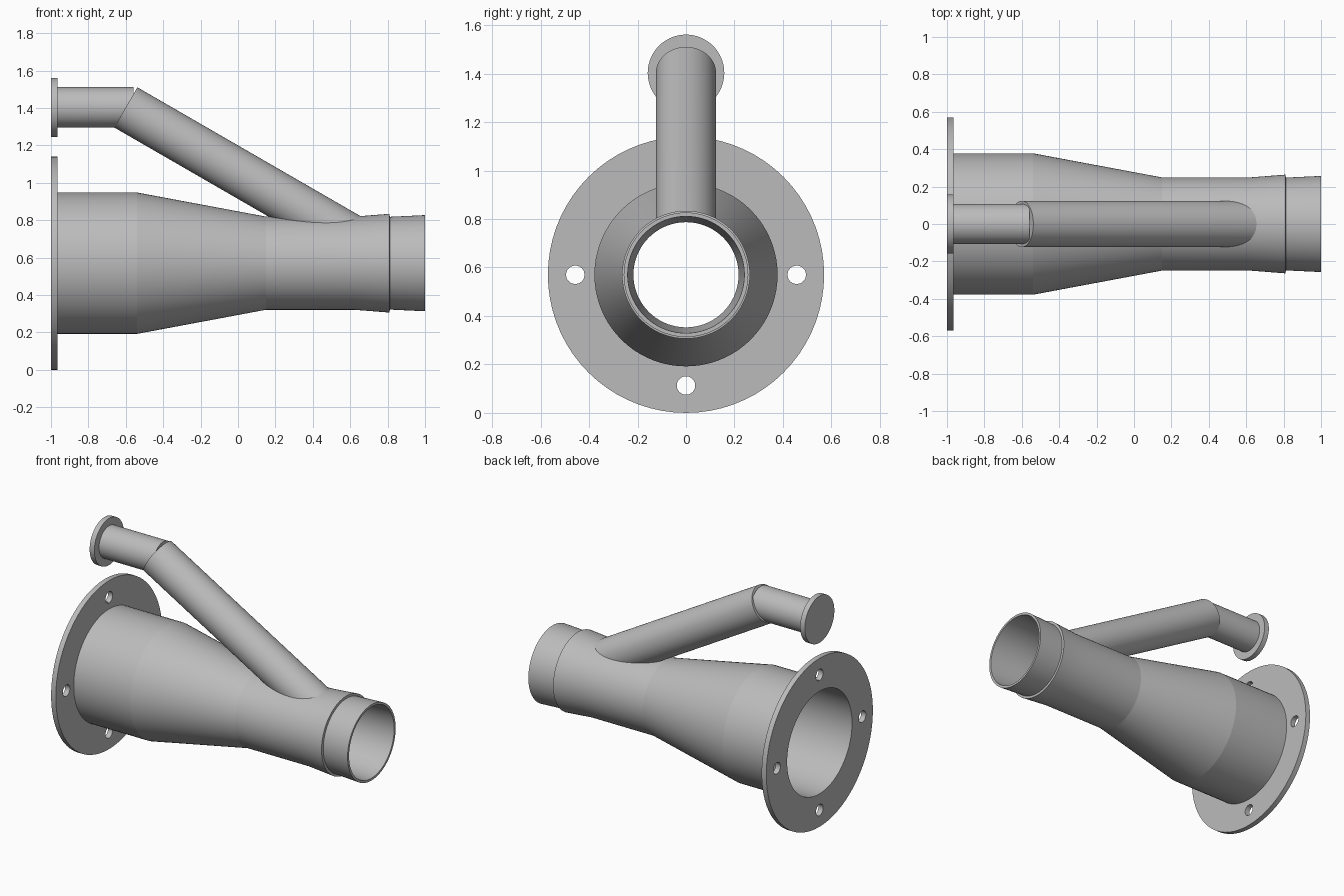
import bpy, bmesh, math
from mathutils import Vector, Matrix

cube = bpy.data.objects.get("Cube")
if cube:
    bpy.data.objects.remove(cube, do_unlink=True)

AXIS_Z = 0.57      # main pipe centre line
BRANCH_Z = 1.403   # branch inlet centre line
SEGMENTS = 72

metal = bpy.data.materials.new("grey metal")
metal.use_nodes = True
GREY = (0.5, 0.5, 0.5, 1)
metal.diffuse_color = GREY
metal.node_tree.nodes["Principled BSDF"].inputs["Base Color"].default_value = GREY


def lathe(name, profile, origin, direction=(1, 0, 0), closed=False):
    """Revolve (distance, radius) points around an axis; caps the ends unless closed."""
    bm = bmesh.new()
    rings = []
    for d, r in profile:
        rings.append([bm.verts.new((r * math.cos(a), r * math.sin(a), d))
                      for a in (2 * math.pi * i / SEGMENTS for i in range(SEGMENTS))])
    pairs = list(zip(rings, rings[1:]))
    if closed:
        pairs.append((rings[-1], rings[0]))
    else:
        bm.faces.new(rings[0])
        bm.faces.new(rings[-1])
    for a, b in pairs:
        for i in range(SEGMENTS):
            j = (i + 1) % SEGMENTS
            bm.faces.new((a[i], a[j], b[j], b[i]))
    turn = Vector((0, 0, 1)).rotation_difference(Vector(direction)).to_matrix().to_4x4()
    bm.transform(Matrix.Translation(origin) @ turn)
    bmesh.ops.recalc_face_normals(bm, faces=bm.faces)
    mesh = bpy.data.meshes.new(name)
    bm.to_mesh(mesh)
    bm.free()
    mesh.materials.append(metal)
    obj = bpy.data.objects.new(name, mesh)
    bpy.context.collection.objects.link(obj)
    return obj


def select(obj):
    bpy.ops.object.select_all(action='DESELECT')
    obj.select_set(True)
    bpy.context.view_layer.objects.active = obj


def cut(obj, cutter):
    cutter.hide_render = True
    mod = obj.modifiers.new("cut", 'BOOLEAN')
    mod.operation = 'DIFFERENCE'
    mod.solver = 'EXACT'
    mod.object = cutter
    select(obj)
    bpy.ops.object.modifier_apply(modifier=mod.name)
    bpy.data.objects.remove(cutter, do_unlink=True)


main = (0, 0, AXIS_Z)

# Tapered main pipe: outer wall, then back along the bore
outer = [(-0.98, 0.378), (-0.54, 0.378), (0.15, 0.249), (0.62, 0.249),
         (0.81, 0.264), (0.812, 0.248), (1.0, 0.257)]
bore = [(1.0, 0.241), (0.81, 0.232), (0.62, 0.217), (0.15, 0.217),
        (-0.54, 0.347), (-0.98, 0.347)]
main_pipe = lathe("main_pipe", outer + bore, main, closed=True)

# Bolted flange on the wide end
main_flange = lathe("main_flange", [(-1, 0.57), (-0.965, 0.57), (-0.965, 0.347), (-1, 0.347)],
                    main, closed=True)
for i in range(4):
    a = i * math.pi / 2
    spot = (0, 0.457 * math.cos(a), AXIS_Z + 0.457 * math.sin(a))
    cut(main_flange, lathe("bolt_hole", [(-1.1, 0.038), (-0.9, 0.038)], spot))

# Sloping branch, trimmed inside the main pipe wall
slope = (math.cos(math.radians(30)), 0, -math.sin(math.radians(30)))
branch_pipe = lathe("branch_pipe", [(0, 0.124), (1.45, 0.124)], (-0.60, 0, BRANCH_Z), slope)
cut(branch_pipe, lathe("bore_cutter", [(d, r + 0.012) for d, r in bore], main))

# Level inlet and its blank flange
inlet = (0, 0, BRANCH_Z)
branch_inlet = lathe("branch_inlet", [(-0.98, 0.108), (-0.56, 0.108)], inlet)
branch_flange = lathe("branch_flange", [(-1, 0.158), (-0.965, 0.158)], inlet)
# Trim the inlet end flush with the sloping branch
cut(branch_inlet, lathe("end_cutter", [(0.02, 0.4), (0.4, 0.4)], (-0.60, 0, BRANCH_Z), slope))

for obj in (main_pipe, main_flange, branch_pipe, branch_inlet, branch_flange):
    select(obj)
    bpy.ops.object.shade_smooth_by_angle(angle=math.radians(25))
# Keep the shallow bends of the main pipe crisp
select(main_pipe)
bpy.ops.object.shade_smooth_by_angle(angle=math.radians(8))
